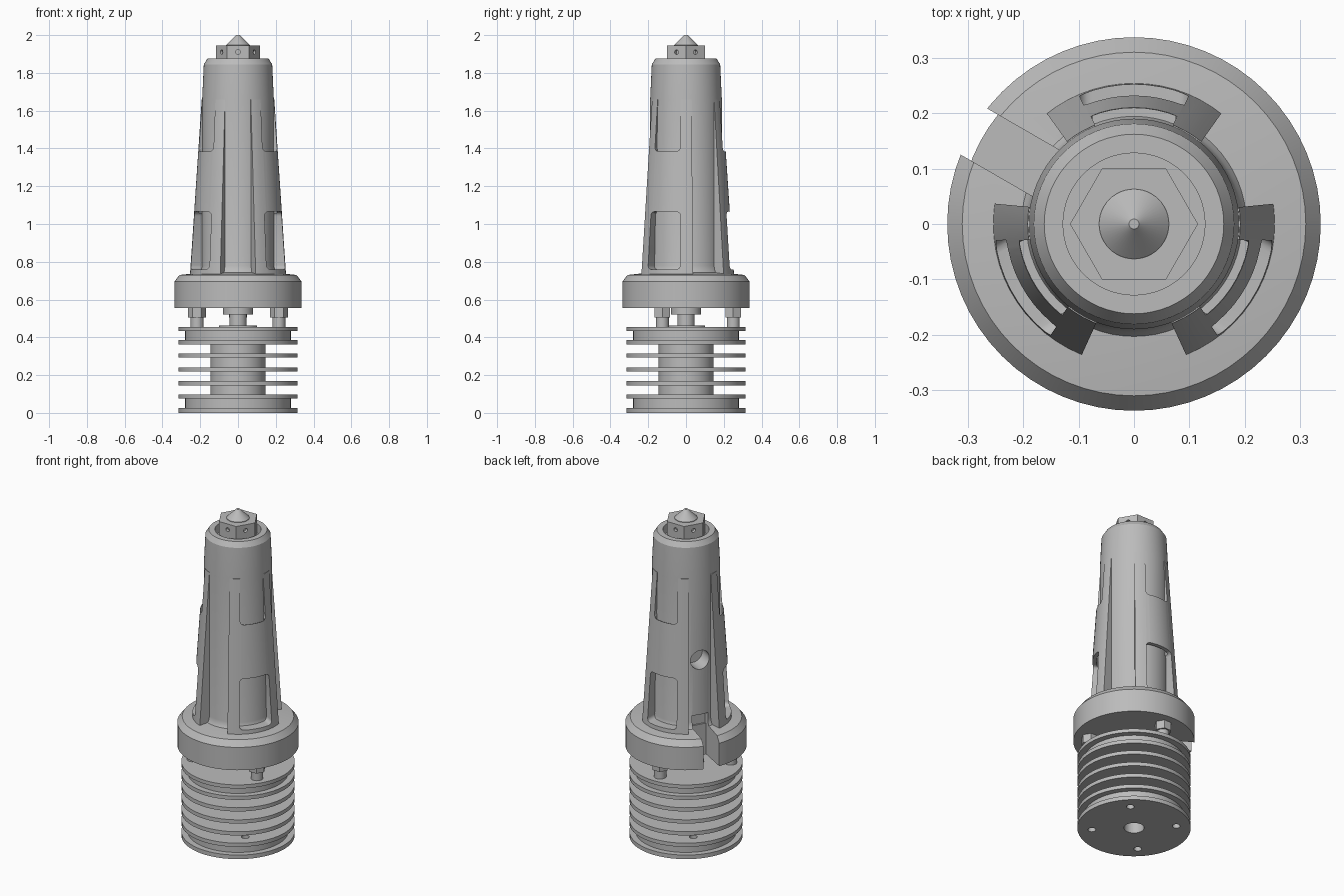
import bpy, bmesh
from math import pi, radians, cos, sin
from mathutils import Matrix

if "Cube" in bpy.data.objects:
    bpy.data.objects.remove(bpy.data.objects["Cube"], do_unlink=True)

grey = bpy.data.materials.new("machined_grey")
grey.use_nodes = True
grey.diffuse_color = (0.5, 0.5, 0.5, 1)
grey.node_tree.nodes["Principled BSDF"].inputs["Base Color"].default_value = (0.5, 0.5, 0.5, 1)


def finish(bm, name):
    bmesh.ops.recalc_face_normals(bm, faces=bm.faces)
    mesh = bpy.data.meshes.new(name)
    bm.to_mesh(mesh)
    bm.free()
    obj = bpy.data.objects.new(name, mesh)
    bpy.context.collection.objects.link(obj)
    mesh.materials.append(grey)
    return obj


def lathe(name, profile, sides=64, at=(0, 0), turn=0):
    """Closed solid from (radius, height) points; points on the axis close it."""
    bm = bmesh.new()
    verts = [bm.verts.new((r, 0, z)) for r, z in profile]
    edges = [bm.edges.new(p) for p in zip(verts, verts[1:] + verts[:1])
             if p[0].co.x > 0 or p[1].co.x > 0]
    bmesh.ops.spin(bm, geom=verts + edges, axis=(0, 0, 1), cent=(0, 0, 0),
                   angle=2 * pi, steps=sides, use_duplicate=False)
    bmesh.ops.remove_doubles(bm, verts=bm.verts, dist=1e-5)
    bmesh.ops.transform(bm, verts=bm.verts,
                        matrix=Matrix.Translation((*at, 0)) @ Matrix.Rotation(turn, 4, 'Z'))
    return finish(bm, name)


def rod(name, r, z0, z1, **kw):
    return lathe(name, [(0, z0), (r, z0), (r, z1), (0, z1)], **kw)


def wedge(azimuth, low, high, near=(0.1, 1), far=(0.5, 1), rounding=0):
    """Radial cutter; low and high are (half width, z), near and far (radius, scale)."""
    bm = bmesh.new()
    outline = [(-low[0], low[1]), (low[0], low[1]), (high[0], high[1]), (-high[0], high[1])]
    rings = [[bm.verts.new((x, y * s, z)) for y, z in outline] for x, s in (near, far)]
    for ring in rings:
        bm.faces.new(ring)
    for i in range(4):
        j = (i + 1) % 4
        bm.faces.new((rings[0][i], rings[0][j], rings[1][j], rings[1][i]))
    if rounding:
        radial = [e for e in bm.edges if abs(e.verts[0].co.x - e.verts[1].co.x) > 0.1]
        bmesh.ops.bevel(bm, geom=radial, offset=rounding, segments=4, profile=0.5, affect='EDGES')
    bmesh.ops.rotate(bm, verts=bm.verts, matrix=Matrix.Rotation(radians(azimuth), 3, 'Z'))
    return finish(bm, "cutter")


def drill(azimuth, z, r, near, far):
    """Round radial cutter."""
    bm = bmesh.new()
    bmesh.ops.create_cone(bm, cap_ends=True, segments=24, radius1=r, radius2=r, depth=far - near)
    place = (Matrix.Rotation(radians(azimuth), 4, 'Z')
             @ Matrix.Translation(((near + far) / 2, 0, z)) @ Matrix.Rotation(pi / 2, 4, 'Y'))
    bmesh.ops.transform(bm, verts=bm.verts, matrix=place)
    return finish(bm, "cutter")


def boolean(obj, tools, operation='DIFFERENCE'):
    bpy.context.view_layer.objects.active = obj
    for tool in tools:
        mod = obj.modifiers.new("cut", 'BOOLEAN')
        mod.operation, mod.solver, mod.object = operation, 'EXACT', tool
        bpy.ops.object.modifier_apply(modifier=mod.name)
        bpy.data.objects.remove(tool, do_unlink=True)
    return obj


def polar(r, azimuth):
    return (r * cos(radians(azimuth)), r * sin(radians(azimuth)))


# Finned heat sink with mounting holes
FIN, STEP, CORE = 0.315, 0.28, 0.145
levels = [(FIN, 0, 0.025), (STEP, 0.025, 0.075), (FIN, 0.075, 0.098), (CORE, 0.098, 0.145),
          (FIN, 0.145, 0.168), (CORE, 0.168, 0.218), (FIN, 0.218, 0.241), (CORE, 0.241, 0.292),
          (FIN, 0.292, 0.315), (CORE, 0.315, 0.363), (FIN, 0.363, 0.386), (STEP, 0.386, 0.433),
          (FIN, 0.433, 0.455), (0.1, 0.455, 0.462)]
profile = [(0, 0)]
for r, z0, z1 in levels:
    profile += [(r, z0), (r, z1)]
heat_sink = lathe("heat_sink", profile + [(0, 0.462)])
holes = [rod("cutter", 0.022, -0.1, 0.12, sides=20, at=polar(0.235, a)) for a in (45, 135, 225, 315)]
boolean(heat_sink, holes + [rod("cutter", 0.056, -0.1, 0.4, sides=32)])

# Neck tube and three spacer bolts
neck = lathe("neck_tube", [(0, 0.45), (0.045, 0.45), (0.045, 0.522), (0.08, 0.522), (0.08, 0.57), (0, 0.57)])
bolts = []
for a in (90, 210, 330):
    spot = polar(0.25, a)
    bolts += [rod("bolt_shaft", 0.034, 0.45, 0.51, sides=24, at=spot),
              rod("bolt_nut", 0.048, 0.505, 0.56, sides=6, at=spot)]

# Collar with an open cable slot
collar = lathe("collar", [(0, 0.555), (0.337, 0.555), (0.337, 0.695), (0.31, 0.73),
                          (0.18, 0.745), (0, 0.745)])
boolean(collar, [wedge(150, (0.048, 0.5), (0.048, 0.8), near=(0.16, 1))])

# Inner barrel with a socket for the nozzle and a side port
barrel = lathe("barrel", [(0, 0.735), (0.208, 0.735), (0.196, 0.752), (0.19, 0.78), (0.19, 1.655),
                          (0.181, 1.845), (0.162, 1.875), (0.128, 1.875), (0.128, 1.82), (0, 1.82)])
boolean(barrel, [drill(150, 1.155, 0.058, 0.09, 0.4),
                 wedge(150, (0.048, 0.6), (0.048, 0.82), near=(0.15, 1))])

# Tapered outer jacket: grooves and windows leave ribs and raised bands
jacket = lathe("ribbed_jacket", [(0.184, 0.735), (0.254, 0.735), (0.192, 1.66), (0.184, 1.66)])
cuts = []
for a in (30, 150, 270):
    cuts.append(wedge(a, (0.1, 0.7), (0.096, 1.75), near=(0.1, 0.375), far=(0.5, 2.04)))
for a in (90, 210, 330):
    cuts.append(wedge(a, (0.099, 0.76), (0.09, 1.065), rounding=0.022))
    cuts.append(wedge(a, (0.078, 1.385), (0.066, 1.8), rounding=0.022))
    air_gap = wedge(a, (0.085, 0.95), (0.072, 1.5))
    cuts.append(boolean(air_gap, [rod("cutter", 0.209, 0.9, 1.6)], 'INTERSECT'))
boolean(jacket, cuts)

# Hexagonal nozzle with a conical tip
hexagon = lathe("nozzle_hex", [(0, 1.8), (0.1155, 1.8), (0.1155, 1.945), (0, 1.945)], sides=6)
boolean(hexagon, [drill(a, 1.91, 0.012, 0.08, 0.2) for a in range(30, 390, 60)])
tip = lathe("nozzle_tip", [(0, 1.94), (0.063, 1.94), (0.063, 1.948), (0.014, 1.995), (0.009, 2.0),
                           (0, 2.0)], sides=48)

# Smooth the round faces and keep edges sharp
bpy.ops.object.select_all(action='DESELECT')
for obj in [heat_sink, neck, collar, barrel, jacket, hexagon, tip] + bolts:
    obj.select_set(True)
bpy.context.view_layer.objects.active = heat_sink
bpy.ops.object.shade_smooth_by_angle(angle=radians(25))
